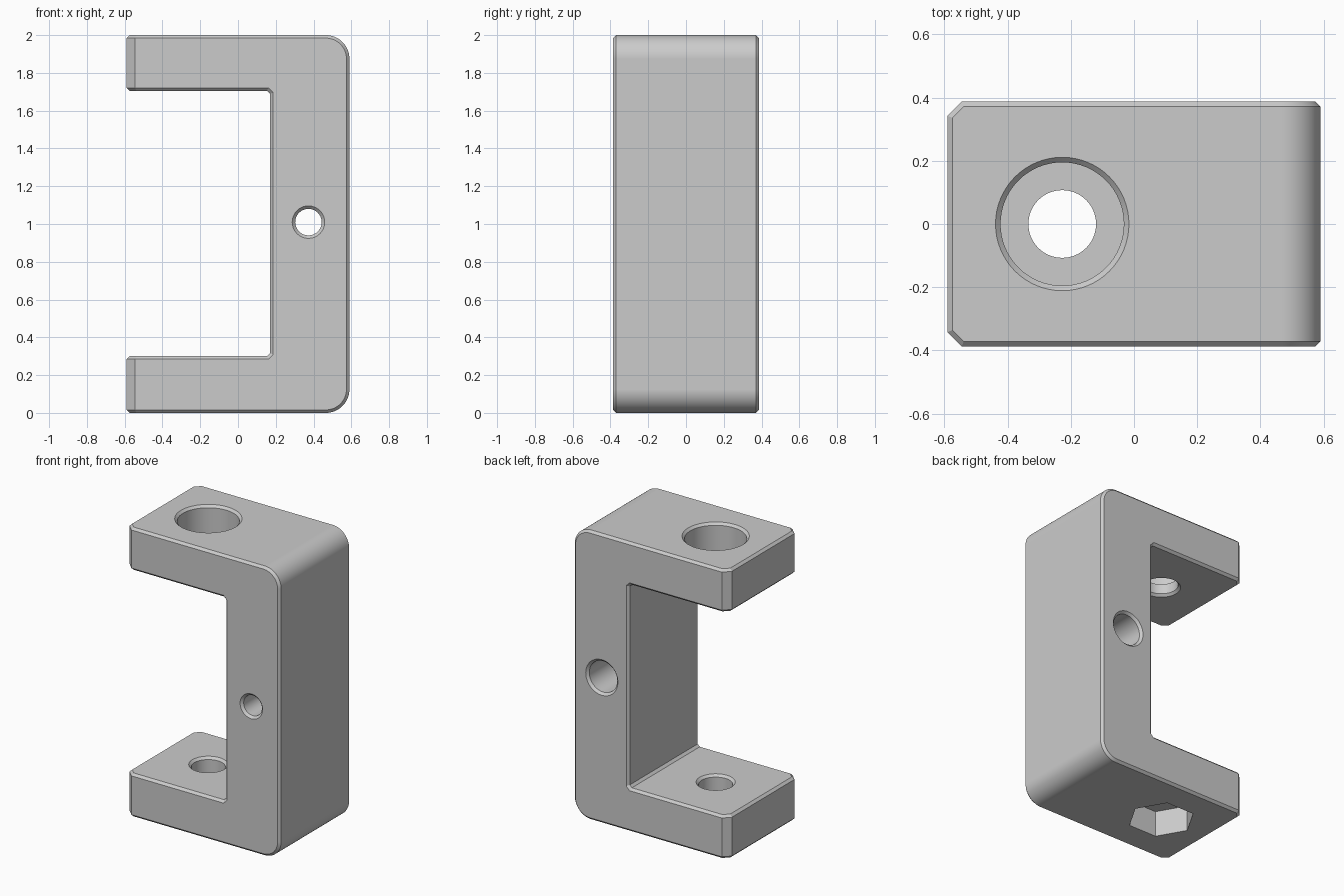
import bpy, bmesh
from math import sin, cos, pi, radians
from mathutils import Matrix, Vector

cube = bpy.data.objects.get("Cube")
if cube:
    bpy.data.objects.remove(cube)

X, Y, H = 0.59, 0.387, 2.0      # half width, half depth, height
WALL, LOW, HIGH = 0.17, 0.30, 1.705   # inner faces of the bracket
C = 0.016                       # small chamfer
R = 0.125                       # rounded back corners

grey = bpy.data.materials.new("light grey")
grey.use_nodes = True
colour = (0.6, 0.6, 0.6, 1)
grey.diffuse_color = colour
grey.node_tree.nodes["Principled BSDF"].inputs["Base Color"].default_value = colour


def add_object(name, bm):
    bmesh.ops.recalc_face_normals(bm, faces=bm.faces)
    mesh = bpy.data.meshes.new(name)
    bm.to_mesh(mesh)
    bm.free()
    mesh.materials.append(grey)
    ob = bpy.data.objects.new(name, mesh)
    bpy.context.collection.objects.link(ob)
    return ob


def arc(cx, cz, start, steps=16):
    return [(cx + R * cos(start + pi / 2 * i / steps), cz + R * sin(start + pi / 2 * i / steps))
            for i in range(steps + 1)]


# C-shaped body: profile extruded front to back
profile = [(-X, 0)] + arc(X - R, R, -pi / 2) + arc(X - R, H - R, 0) + [
    (-X, H), (-X, HIGH), (WALL - C, HIGH), (WALL, HIGH - C),
    (WALL, LOW + C), (WALL - C, LOW), (-X, LOW)]
bm = bmesh.new()
face = bm.faces.new([bm.verts.new((x, -Y, z)) for x, z in profile])
new = bmesh.ops.extrude_face_region(bm, geom=[face])["geom"]
bmesh.ops.translate(bm, vec=(0, 2 * Y, 0), verts=[v for v in new if isinstance(v, bmesh.types.BMVert)])
bmesh.ops.recalc_face_normals(bm, faces=bm.faces)


def upright(e):
    d = e.verts[1].co - e.verts[0].co
    return abs(d.z) > 0.9 * d.length


# Wide chamfers on the upright corners of the arm tips
tips = [e for e in bm.edges if upright(e) and all(v.co.x < -X + 0.01 for v in e.verts)]
bmesh.ops.bevel(bm, geom=tips, offset=0.045, segments=1, profile=0.5, affect='EDGES')

# Fine chamfer round every other outer edge
bm.normal_update()
rim = [e for e in bm.edges if e.calc_face_angle_signed() > radians(60)
       and not (upright(e) and e.verts[0].co.x < -0.5)]
bmesh.ops.bevel(bm, geom=rim, offset=C, segments=1, profile=0.5, affect='EDGES')
body = add_object("bracket_body", bm)


def cut(name, rings, centre, axis='Z', sides=64):
    """Subtract a solid of revolution given by (radius, position along axis) rings."""
    bm = bmesh.new()
    loops = [[bm.verts.new((r * cos(2 * pi * i / sides), r * sin(2 * pi * i / sides), h))
              for i in range(sides)] for r, h in rings]
    for a, b in zip(loops, loops[1:]):
        for i in range(sides):
            j = (i + 1) % sides
            bm.faces.new((a[i], a[j], b[j], b[i]))
    bm.faces.new(loops[0])
    bm.faces.new(loops[-1])
    turn = Matrix.Rotation(-pi / 2, 4, 'X') if axis == 'Y' else Matrix()
    bmesh.ops.transform(bm, matrix=Matrix.Translation(Vector(centre)) @ turn, verts=bm.verts)
    cutter = add_object(name, bm)
    mod = body.modifiers.new(name, 'BOOLEAN')
    mod.operation, mod.solver, mod.object = 'DIFFERENCE', 'EXACT', cutter
    bpy.context.view_layer.objects.active = body
    bpy.ops.object.modifier_apply(modifier=mod.name)
    bpy.data.objects.remove(cutter)


BOLT, HEAD, PIN, E = 0.107, 0.195, 0.07, 0.03
bolt_axis = (-0.227, 0, 0)

# Upper arm: bolt hole with a counterbore for the head
cut("head_bore", [(BOLT + C + E, HIGH - E), (BOLT, HIGH + C), (BOLT, 1.79), (HEAD, 1.79),
                  (HEAD, H - C), (HEAD + C + E, H + E)], bolt_axis)
# Lower arm: hexagonal nut pocket below, bolt hole above
cut("nut_pocket", [(0.215, -E), (0.215, 0.18)], bolt_axis, sides=6)
cut("lower_hole", [(BOLT, 0.1), (BOLT, LOW - C), (BOLT + C + E, LOW + E)], bolt_axis)
# Cross hole: narrow at the front, wide at the back
cut("cross_hole", [(PIN + C + E, -Y - E), (PIN, -Y + C), (PIN, 0), (BOLT, 0),
                   (BOLT, Y - C), (BOLT + C + E, Y + E)], (0.373, 0, 1.01), axis='Y')

# Smooth curved walls, crisp edges elsewhere
bpy.ops.object.select_all(action='DESELECT')
body.select_set(True)
bpy.context.view_layer.objects.active = body
bpy.ops.object.shade_smooth_by_angle(angle=radians(25))
weighted = body.modifiers.new("Weighted Normal", 'WEIGHTED_NORMAL')
weighted.keep_sharp = True
